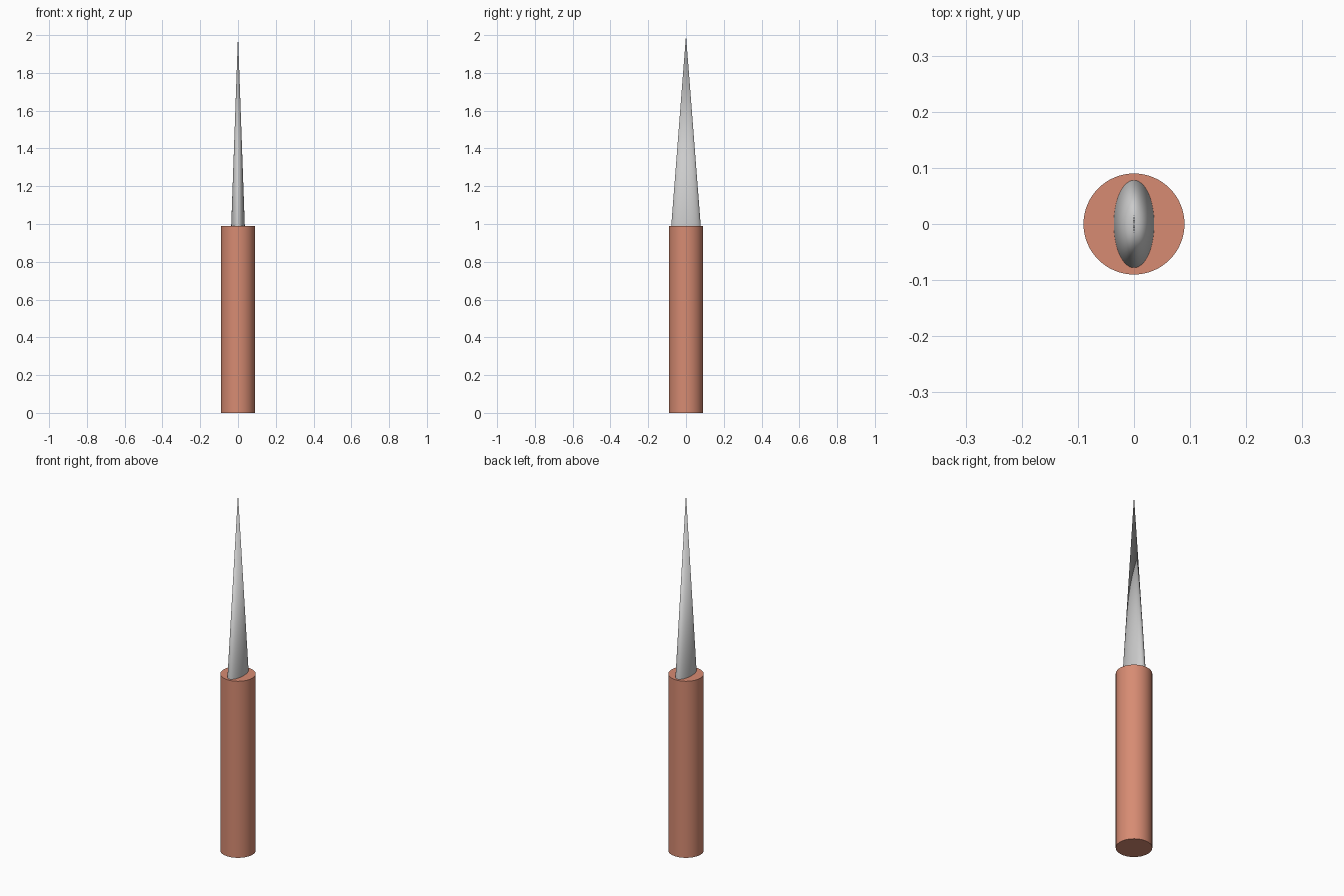
import bpy
import math

if "Cube" in bpy.data.objects:
    bpy.data.objects.remove(bpy.data.objects["Cube"])

HANDLE_TOP = 0.99
TIP = 2.0


def smooth(obj):
    bpy.ops.object.select_all(action='DESELECT')
    obj.select_set(True)
    bpy.context.view_layer.objects.active = obj
    bpy.ops.object.shade_smooth_by_angle(angle=math.radians(35))


# Round handle
bpy.ops.mesh.primitive_cylinder_add(vertices=64, radius=0.09, depth=HANDLE_TOP,
                                    location=(0, 0, HANDLE_TOP / 2))
handle = bpy.context.object
handle.name = "handle"
clay = bpy.data.materials.new("terracotta")
clay.diffuse_color = (0.68, 0.26, 0.17, 1)
clay.use_nodes = True
clay.node_tree.nodes["Principled BSDF"].inputs["Base Color"].default_value = clay.diffuse_color
handle.data.materials.append(clay)
smooth(handle)

# Flattened conical blade, seated on the handle's top
bpy.ops.mesh.primitive_cone_add(vertices=64, radius1=1, radius2=0,
                                depth=TIP - HANDLE_TOP,
                                location=(0, 0, (TIP + HANDLE_TOP) / 2))
blade = bpy.context.object
blade.name = "blade"
blade.scale = (0.036, 0.078, 1)
bpy.ops.object.transform_apply(location=False, rotation=False, scale=True)
smooth(blade)
